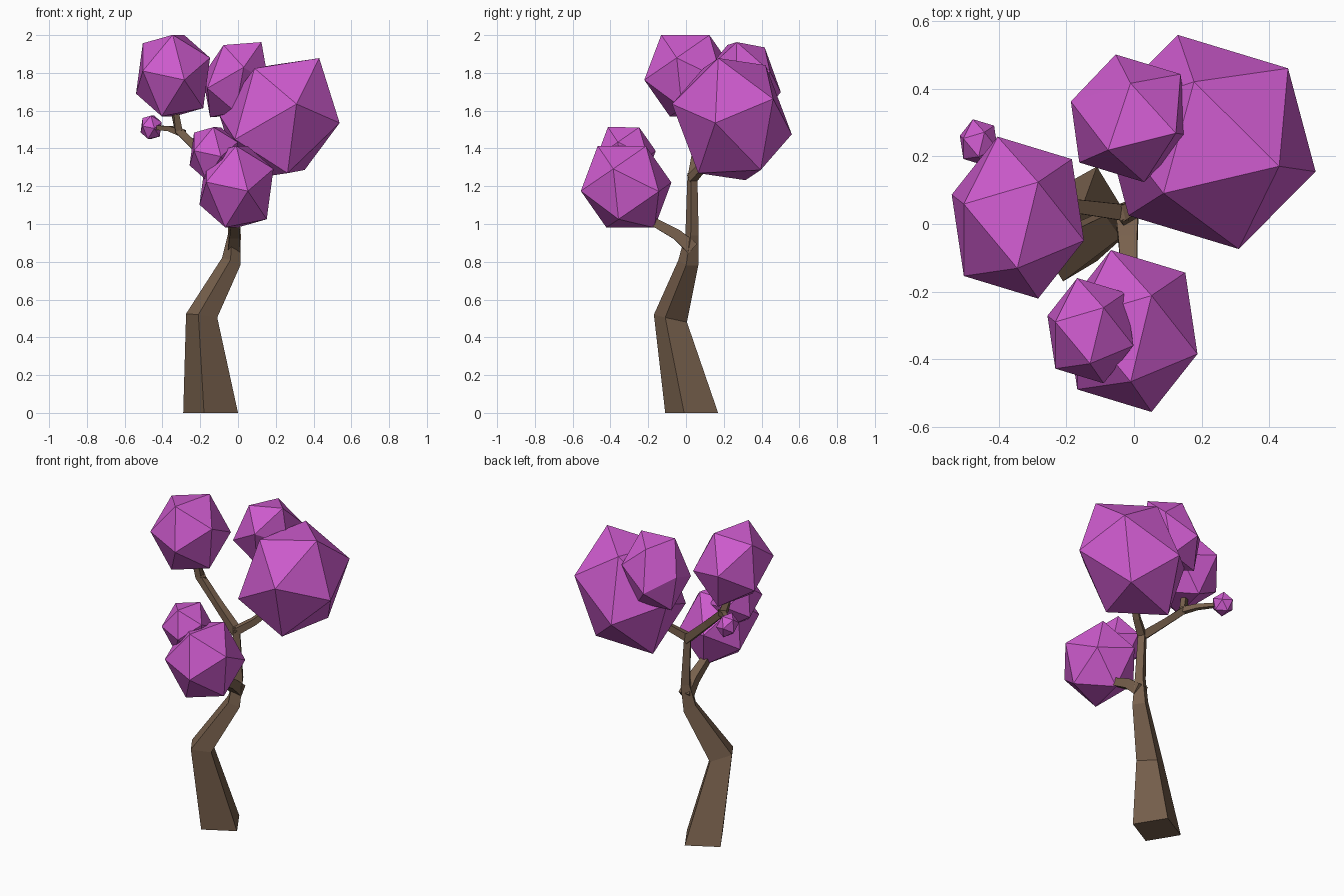
import bpy, bmesh
from mathutils import Vector

if "Cube" in bpy.data.objects:
    bpy.data.objects.remove(bpy.data.objects["Cube"])

PHI = (1 + 5 ** 0.5) / 2


def material(name, rgb):
    m = bpy.data.materials.new(name)
    m.diffuse_color = (*rgb, 1)
    m.use_nodes = True
    m.node_tree.nodes["Principled BSDF"].inputs["Base Color"].default_value = m.diffuse_color
    return m


PURPLE = material("purple leaves", (0.62, 0.105, 0.62))
BROWN = material("brown bark", (0.19, 0.12, 0.075))


def finish(bm, name, mat):
    bmesh.ops.recalc_face_normals(bm, faces=bm.faces[:])
    me = bpy.data.meshes.new(name)
    bm.to_mesh(me)
    bm.free()
    me.materials.append(mat)
    bpy.context.collection.objects.link(bpy.data.objects.new(name, me))


def leaf_clump(name, centre, face, scale=1.0):
    """Stretched icosahedron, set by its centre and the corners of one face."""
    p, q, r = (Vector(v) * scale for v in face)
    axes = [p, q, r, (p + q) / PHI - r, (q + r) / PHI - p, (p + r) / PHI - q]
    bm = bmesh.new()
    for a in axes:
        bm.verts.new(Vector(centre) + a)
        bm.verts.new(Vector(centre) - a)
    bmesh.ops.convex_hull(bm, input=bm.verts[:])
    finish(bm, name, PURPLE)


def loft(name, rings):
    """Four-sided tube through rings of corners, closed at both ends."""
    bm = bmesh.new()
    vs = [[bm.verts.new(c) for c in ring] for ring in rings]
    for a, b in zip(vs, vs[1:]):
        for i in range(4):
            j = (i + 1) % 4
            bm.faces.new((a[i], a[j], b[j], b[i]))
    bm.faces.new(vs[0][::-1])
    bm.faces.new(vs[-1])
    finish(bm, name, BROWN)


def branch(name, path):
    """Square branch along a path of (x, y, z, half width)."""
    pts = [Vector(p[:3]) for p in path]
    rings = []
    for i, p in enumerate(pts):
        d = (pts[min(i + 1, len(pts) - 1)] - pts[max(i - 1, 0)]).normalized()
        s = d.cross(Vector((0, 0, 1))).normalized()
        u = s.cross(d)
        w = path[i][3]
        rings.append([p + s * w * a + u * w * b
                      for a, b in ((-1, -1), (1, -1), (1, 1), (-1, 1))])
    loft(name, rings)


# Leaf clumps: four share one shape, two at the back right have their own
SHAPE = ((0.196, -0.068, 0.095), (0.16, 0.173, -0.025), (0.06, 0.105, 0.215))
leaf_clump("left_leaves", (-0.344, 0.019, 1.785), SHAPE)
leaf_clump("front_leaves", (-0.008, -0.317, 1.197), SHAPE)
leaf_clump("front_small_leaves", (-0.129, -0.316, 1.372), SHAPE, 0.65)
leaf_clump("tiny_leaves", (-0.46, 0.242, 1.512), SHAPE, 0.285)
leaf_clump("big_leaves", (0.22, 0.243, 1.555),
           ((0.09, -0.317, 0.08), (0.318, -0.088, -0.02), (0.21, -0.072, 0.323)))
leaf_clump("back_leaves", (-0.012, 0.313, 1.764),
           ((0.136, -0.044, 0.199), (0.15, 0.131, 0.045), (0.175, -0.05, -0.02)))

# Trunk: corners in the order front, right, back, left
loft("trunk", [
    [(-0.18, -0.11, 0), (0, -0.01, 0), (-0.11, 0.17, 0), (-0.29, 0.07, 0)],
    [(-0.21, -0.17, 0.52), (-0.11, -0.11, 0.505), (-0.17, 0.005, 0.48), (-0.275, -0.065, 0.525)],
    [(-0.04, -0.04, 0.81), (0.012, 0.0, 0.78), (-0.03, 0.065, 0.78), (-0.085, 0.025, 0.82)],
    [(-0.03, -0.003, 0.95), (0.015, 0.025, 0.94), (-0.01, 0.067, 0.94), (-0.052, 0.042, 0.95)],
    [(-0.04, 0.008, 1.27), (-0.008, 0.028, 1.26), (-0.03, 0.06, 1.27), (-0.06, 0.04, 1.26)],
])

# Branches
branch("left_branch", [(-0.03, 0.034, 1.23, 0.024), (-0.19, 0.055, 1.375, 0.02),
                       (-0.315, 0.07, 1.495, 0.02), (-0.345, 0.04, 1.65, 0.014)])
branch("tiny_twig", [(-0.29, 0.065, 1.48, 0.018), (-0.36, 0.13, 1.505, 0.014),
                     (-0.46, 0.235, 1.512, 0.01)])
branch("right_branch", [(-0.035, 0.03, 1.24, 0.022), (0.05, 0.085, 1.30, 0.019),
                        (0.17, 0.18, 1.42, 0.016)])
branch("front_branch", [(-0.022, 0.035, 0.87, 0.034), (-0.018, -0.05, 0.945, 0.028),
                        (-0.015, -0.16, 1.005, 0.023), (-0.015, -0.27, 1.08, 0.018)])
